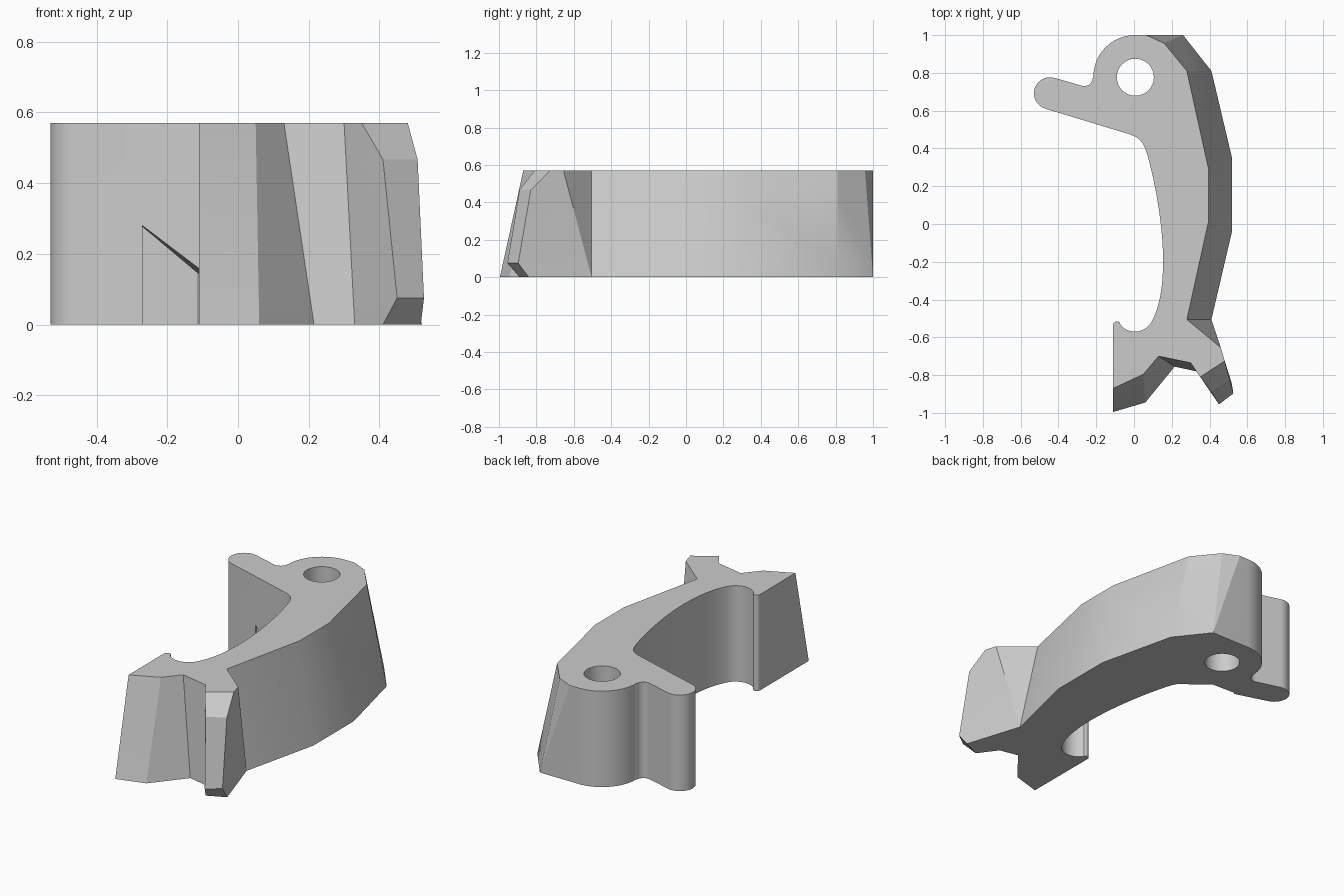
import bpy, bmesh, math
from mathutils import Vector
from mathutils.geometry import interpolate_bezier

H = 0.57
LEVELS = (0, 0.075, 0.467, H)

cube = bpy.data.objects.get("Cube")
if cube:
    bpy.data.objects.remove(cube)

grey = bpy.data.materials.new("plain grey")
grey.use_nodes = True
COLOUR = (0.6, 0.6, 0.6, 1)
grey.diffuse_color = COLOUR
grey.node_tree.nodes["Principled BSDF"].inputs["Base Color"].default_value = COLOUR


def arc(cx, cy, r, a0, a1, n):
    angles = [math.radians(a0 + (a1 - a0) * i / n) for i in range(n + 1)]
    return [(cx + r * math.cos(a), cy + r * math.sin(a)) for a in angles]


def bezier(a, b, c, d, n):
    pts = interpolate_bezier(*[Vector((*p, 0)) for p in (a, b, c, d)], n)
    return [(p.x, p.y) for p in pts]


def loft(low, high):
    """Column of outline points from the bottom edge to the top edge."""
    low, high = Vector(low), Vector(high)
    return [low.lerp(high, z / H) for z in LEVELS]


def make_object(name, columns):
    """Close a ring of columns (lists of 3D points) into a capped solid."""
    bm = bmesh.new()
    grid = [[bm.verts.new(p) for p in col] for col in columns]
    for i, col in enumerate(grid):
        prev = grid[i - 1]
        for j in range(len(col) - 1):
            bm.faces.new((prev[j], col[j], col[j + 1], prev[j + 1]))
    bm.faces.new([c[0] for c in grid])
    bm.faces.new([c[-1] for c in grid])
    bmesh.ops.remove_doubles(bm, verts=bm.verts, dist=0.0005)
    bmesh.ops.recalc_face_normals(bm, faces=bm.faces)
    mesh = bpy.data.meshes.new(name)
    bm.to_mesh(mesh)
    bm.free()
    mesh.materials.append(grey)
    obj = bpy.data.objects.new(name, mesh)
    bpy.context.collection.objects.link(obj)
    return obj


# Slanted outer back, from the lug to the fork (bottom point, top point)
outer = [
    ((0.26, 1), (0.065, 1)),
    ((0.26, 1), (0.16, 0.957)),
    ((0.41, 0.81), (0.28, 0.81)),
    ((0.52, 0.345), (0.395, 0.29)),
    ((0.52, -0.035), (0.395, 0.016)),
    ((0.41, -0.505), (0.28, -0.505)),
    ((0.41, -0.505), (0.46, -0.655)),
]
# Chamfered fork tip, one point per level
tip_outer = [(0.517, -0.84), (0.526, -0.897), (0.508, -0.83), (0.48, -0.725)]
tip_inner = [(0.41, -0.89), (0.45, -0.955), (0.41, -0.89), (0.35, -0.81)]
# Crotch of the fork and the blunt tooth
tooth = [
    ((0.33, -0.78), (0.30, -0.735)),
    ((0.215, -0.755), (0.13, -0.70)),
    ((0.06, -0.945), (0.05, -0.795)),
    ((-0.11, -0.995), (-0.11, -0.87)),
]
# Upright walls: hook, pocket, inner curve, finger and lug
upright = (
    arc(-0.09, -0.537, 0.021, 180, 40, 8)
    + arc(0.005, -0.47, 0.10, 220, 325, 12)
    + bezier((0.092, -0.52), (0.2, -0.33), (0.15, 0.08), (0.07, 0.37), 20)
    + bezier((0.07, 0.37), (0.045, 0.455), (0.01, 0.465), (-0.04, 0.48), 8)
    + arc(-0.445, 0.692, 0.085, 253, 73, 16)
    + arc(-0.263, 0.775, 0.045, 253, 360, 8)
    + arc(0.005, 0.78, 0.22, 180, 90, 16)
)

columns = [loft(a, b) for a, b in outer]
columns += [tip_outer, tip_inner]
columns += [loft(a, b) for a, b in tooth]
columns += [loft(p, p) for p in upright]
body = make_object("pawl_body", [[(*p, z) for p, z in zip(c, LEVELS)] for c in columns])

# Cutters: pivot hole, and the sloped relief under the finger
hole = make_object("pivot_hole_cutter", [
    [(x, y, -0.1), (x, y, H + 0.1)] for x, y in arc(0.007, 0.777, 0.098, 0, 360 - 7.5, 47)])
plan = [(-0.27, 0.40), (0.037, 0.40), (0.037, 0.434), (-0.113, 0.554), (-0.27, 0.56)]
relief = make_object("relief_cutter", [
    [(x, y, -0.1), (x, y, 0.28 - 0.85 * (x + 0.27) - 0.3 * (y - 0.55))] for x, y in plan])

bpy.ops.object.select_all(action="DESELECT")
body.select_set(True)
bpy.context.view_layer.objects.active = body
for cutter in (hole, relief):
    cutter.hide_render = True
    mod = body.modifiers.new("cut", "BOOLEAN")
    mod.operation = "DIFFERENCE"
    mod.solver = "EXACT"
    mod.object = cutter
    bpy.ops.object.modifier_apply(modifier=mod.name)
    bpy.data.objects.remove(cutter)

bpy.ops.object.shade_smooth_by_angle(angle=math.radians(25))
